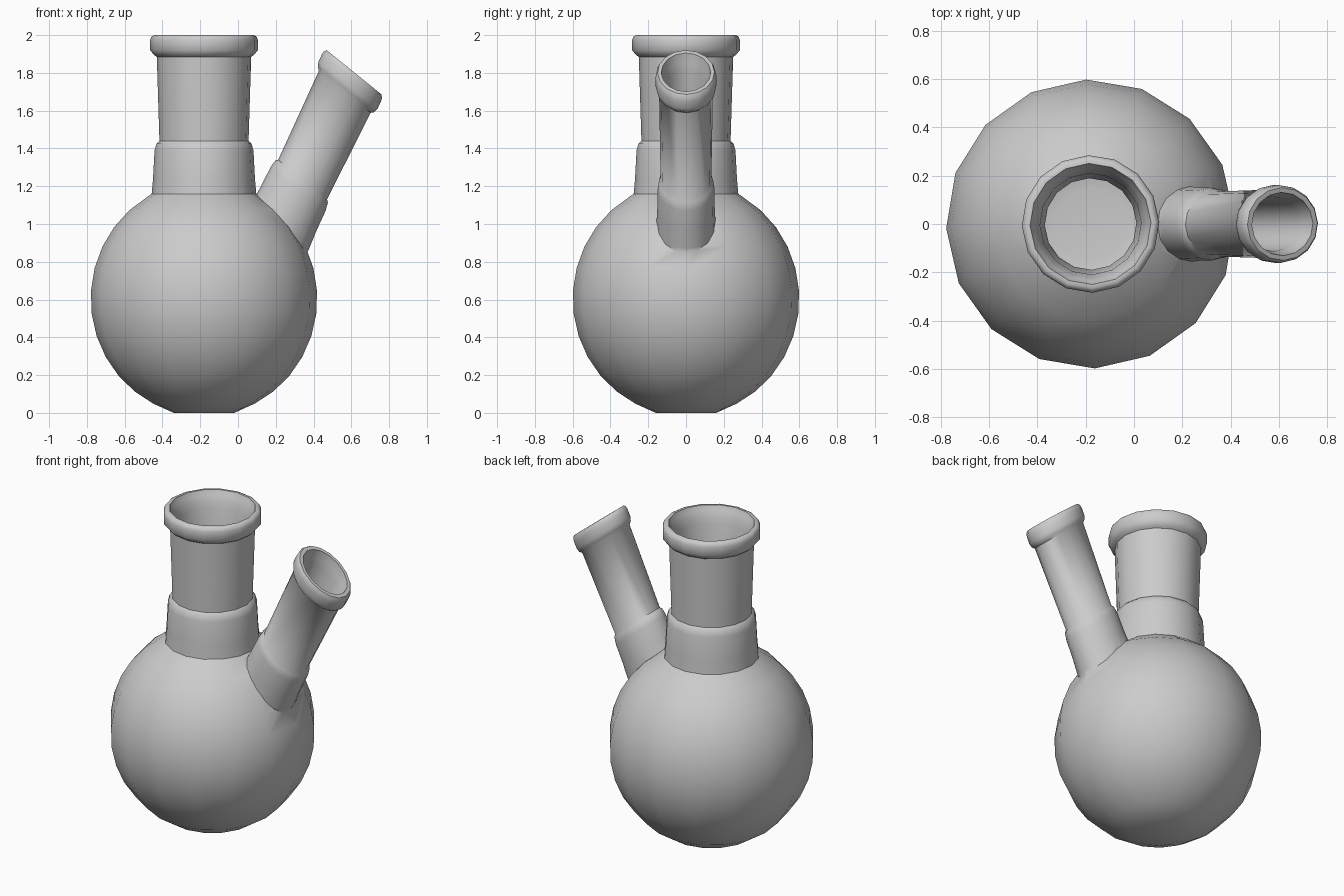
import bpy, bmesh, math
from mathutils import Vector

if "Cube" in bpy.data.objects:
    bpy.data.objects.remove(bpy.data.objects["Cube"])

SIDES = 16
CX, CZ = -0.18, 0.605


def lathe(name, profile, origin, u, v, w, turn=0.03):
    """Closed solid of rings (radius, height) in the frame u, v, w."""
    bm = bmesh.new()
    rings = []
    for r, h in profile:
        ring = []
        for i in range(SIDES):
            a = turn + 2 * math.pi * i / SIDES
            p = origin + u * (r * math.cos(a)) + v * (r * math.sin(a)) + w * h
            ring.append(bm.verts.new(p))
        rings.append(ring)
    for a, b in zip(rings, rings[1:]):
        for i in range(SIDES):
            j = (i + 1) % SIDES
            bm.faces.new((a[i], a[j], b[j], b[i]))
    bm.faces.new(rings[0])
    bm.faces.new(rings[-1])
    bmesh.ops.recalc_face_normals(bm, faces=bm.faces)
    mesh = bpy.data.meshes.new(name)
    bm.to_mesh(mesh)
    bm.free()
    ob = bpy.data.objects.new(name, mesh)
    bpy.context.collection.objects.link(ob)
    return ob


def globe(radius, height, r_bottom, r_top, steps=12):
    """Arc of the round body from its flat bottom up to the neck."""
    a0 = -math.acos(r_bottom / radius)
    a1 = math.acos(r_top / radius)
    angles = [a0 + (a1 - a0) * i / steps for i in range(steps + 1)]
    return [(radius * math.cos(a), max(0, CZ + height * math.sin(a))) for a in angles]


def boolean(ob, other, operation):
    m = ob.modifiers.new(operation.lower(), 'BOOLEAN')
    m.operation, m.object, m.solver = operation, other, 'EXACT'
    bpy.context.view_layer.objects.active = ob
    bpy.ops.object.modifier_apply(modifier=m.name)
    bpy.data.objects.remove(other)


X, Y, Z = Vector((1, 0, 0)), Vector((0, 1, 0)), Vector((0, 0, 1))
base = Vector((CX, 0, 0))

# Round body with the main neck, collar and rim
outer = globe(0.6, 0.622, 0.16, 0.3)
outer[0] = (0.16, 0)
outer += [(0.277, 1.16), (0.27, 1.24), (0.262, 1.39), (0.252, 1.425), (0.236, 1.44),
          (0.25, 1.885), (0.265, 1.895), (0.285, 1.92), (0.285, 1.975),
          (0.278, 1.993), (0.265, 2.0), (0.25, 2.0)]
flask = lathe("flask", outer, base, X, Y, Z)

# Slanted side neck: its rings are tilted more than its axis
side_origin = Vector((0.615, 0, 1.803))
su, sv = Vector((0.156, 0, -0.126)), Y * 0.162
sw = Vector((-0.433, 0, -0.901))
side = [(0.82, 0), (0.93, 0), (0.985, 0.015), (1.0, 0.035), (1.0, 0.075),
        (0.96, 0.1), (0.88, 0.115), (0.83, 0.63), (0.89, 0.642),
        (0.93, 0.685), (0.94, 0.8), (0.97, 0.9), (1.0, 1.1)]
side_neck = lathe("side_neck", side, side_origin, su, sv, sw)
boolean(flask, side_neck, 'UNION')

# Hollow interior of body and main neck
inner = [(r, z + (0.03 if i == 0 else 0))
         for i, (r, z) in enumerate(globe(0.565, 0.585, 0.15, 0.23))]
inner += [(0.19, 1.3), (0.19, 1.43), (0.21, 1.9), (0.225, 1.94),
          (0.235, 1.975), (0.25, 1.995), (0.26, 2.05)]
boolean(flask, lathe("body_hollow", inner, base, X, Y, Z), 'DIFFERENCE')

# Bore of the side neck
bore = [(0.84, -0.03), (0.8, 0.01), (0.76, 0.05), (0.7, 0.09), (0.64, 0.63), (0.6, 1.12)]
boolean(flask, lathe("side_bore", bore, side_origin, su, sv, sw), 'DIFFERENCE')

# Smooth shading with crisp steps
flask.select_set(True)
bpy.context.view_layer.objects.active = flask
bpy.ops.object.shade_smooth_by_angle(angle=math.radians(45))
